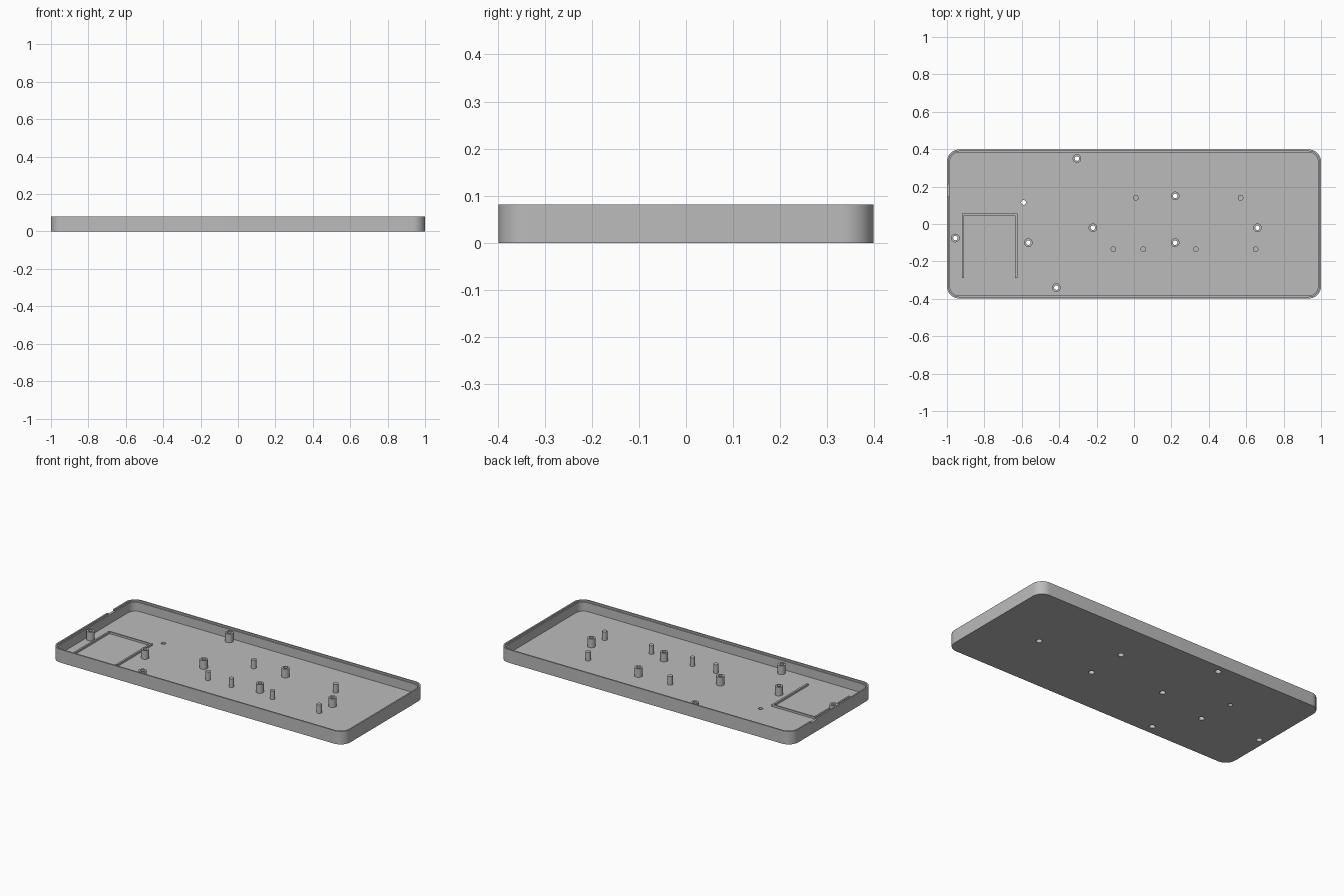
import bpy, bmesh
from math import sin, cos, pi, radians

if "Cube" in bpy.data.objects:
    bpy.data.objects.remove(bpy.data.objects["Cube"])

HX, HY, H = 1.0, 0.398, 0.081
FLOOR, CORNER = 0.016, 0.065
POST_TOP = 0.069

grey = bpy.data.materials.new("plain grey")
grey.use_nodes = True
grey.diffuse_color = (0.5, 0.5, 0.5, 1)
grey.node_tree.nodes["Principled BSDF"].inputs["Base Color"].default_value = (0.5, 0.5, 0.5, 1)


def finish(bm, name):
    bmesh.ops.recalc_face_normals(bm, faces=bm.faces)
    mesh = bpy.data.meshes.new(name)
    bm.to_mesh(mesh)
    bm.free()
    mesh.materials.append(grey)
    obj = bpy.data.objects.new(name, mesh)
    bpy.context.collection.objects.link(obj)
    return obj


def smooth(obj):
    bpy.ops.object.select_all(action='DESELECT')
    obj.select_set(True)
    bpy.context.view_layer.objects.active = obj
    bpy.ops.object.shade_smooth_by_angle(angle=radians(30))


def bridge(bm, a, b):
    for i in range(len(a)):
        j = (i + 1) % len(a)
        bm.faces.new((a[i], a[j], b[j], b[i]))


def rounded_ring(bm, inset, z, steps=10):
    r = CORNER - inset
    ring = []
    for q, (sx, sy) in enumerate(((1, 1), (-1, 1), (-1, -1), (1, -1))):
        for k in range(steps + 1):
            a = (q + k / steps) * pi / 2
            ring.append(bm.verts.new((sx * (HX - CORNER) + r * cos(a),
                                      sy * (HY - CORNER) + r * sin(a), z)))
    return ring


def circle(bm, x, y, z, r, n=32):
    return [bm.verts.new((x + r * cos(2 * pi * k / n), y + r * sin(2 * pi * k / n), z))
            for k in range(n)]


def add_cylinder(bm, x, y, r, z0, z1):
    low, high = circle(bm, x, y, z0, r), circle(bm, x, y, z1, r)
    bridge(bm, low, high)
    bm.faces.new(low)
    bm.faces.new(high)


def add_box(bm, x0, x1, y0, y1, z0, z1):
    verts = bmesh.ops.create_cube(bm, size=1)["verts"]
    for v in verts:
        v.co = ((x0, x1)[v.co.x > 0], (y0, y1)[v.co.y > 0], (z0, z1)[v.co.z > 0])


bosses = [(-0.305, 0.35), (-0.955, -0.075), (-0.565, -0.10), (-0.415, -0.34),
          (-0.22, -0.02), (0.22, 0.15), (0.22, -0.10), (0.66, -0.02)]
pins = [(0.01, 0.14), (0.57, 0.14), (-0.11, -0.135),
        (0.05, -0.135), (0.33, -0.135), (0.65, -0.135)]

# Open tray with a stepped rim
bm = bmesh.new()
rings = [rounded_ring(bm, i, z) for i, z in
         ((0, 0), (0, H), (0.009, H), (0.009, H - 0.01), (0.016, H - 0.01), (0.016, FLOOR))]
for a, b in zip(rings, rings[1:]):
    bridge(bm, a, b)
bm.faces.new(rings[0])
bm.faces.new(rings[-1])
tray = finish(bm, "tray")

# Screw holes, the small floor hole and the rim notch
bm = bmesh.new()
for x, y in bosses:
    add_cylinder(bm, x, y, 0.017, -0.01, FLOOR + 0.01)
add_cylinder(bm, -0.59, 0.115, 0.013, -0.01, FLOOR + 0.01)
add_box(bm, -HX - 0.05, -HX + 0.05, 0.15, 0.21, H - 0.01, H + 0.02)
cutter = finish(bm, "hole_cutter")
cutter.hide_render = True
mod = tray.modifiers.new("holes", 'BOOLEAN')
mod.operation, mod.solver, mod.object = 'DIFFERENCE', 'EXACT', cutter
bpy.context.view_layer.objects.active = tray
bpy.ops.object.modifier_apply(modifier=mod.name)
bpy.data.objects.remove(cutter)
smooth(tray)

# Hollow screw bosses, wider bore below a narrow screw hole
for x, y in bosses:
    bm = bmesh.new()
    rings = [circle(bm, x, y, z, r) for r, z in
             ((0.023, FLOOR), (0.023, POST_TOP), (0.012, POST_TOP), (0.012, 0.04),
              (0.017, 0.04), (0.017, FLOOR))]
    for i, ring in enumerate(rings):
        bridge(bm, ring, rings[(i + 1) % len(rings)])
    smooth(finish(bm, "screw_boss"))

# Solid locating pins
for x, y in pins:
    bm = bmesh.new()
    add_cylinder(bm, x, y, 0.015, FLOOR - 0.004, POST_TOP)
    smooth(finish(bm, "locating_pin"))

# Low three-sided rib frame
for name, x0, x1, y0, y1 in (("right_rib", -0.92, -0.91, -0.288, 0.055),
                             ("left_rib", -0.635, -0.624, -0.288, 0.055),
                             ("back_rib", -0.91, -0.635, 0.046, 0.055)):
    bm = bmesh.new()
    add_box(bm, x0, x1, y0, y1, FLOOR - 0.004, FLOOR + 0.012)
    finish(bm, name)
